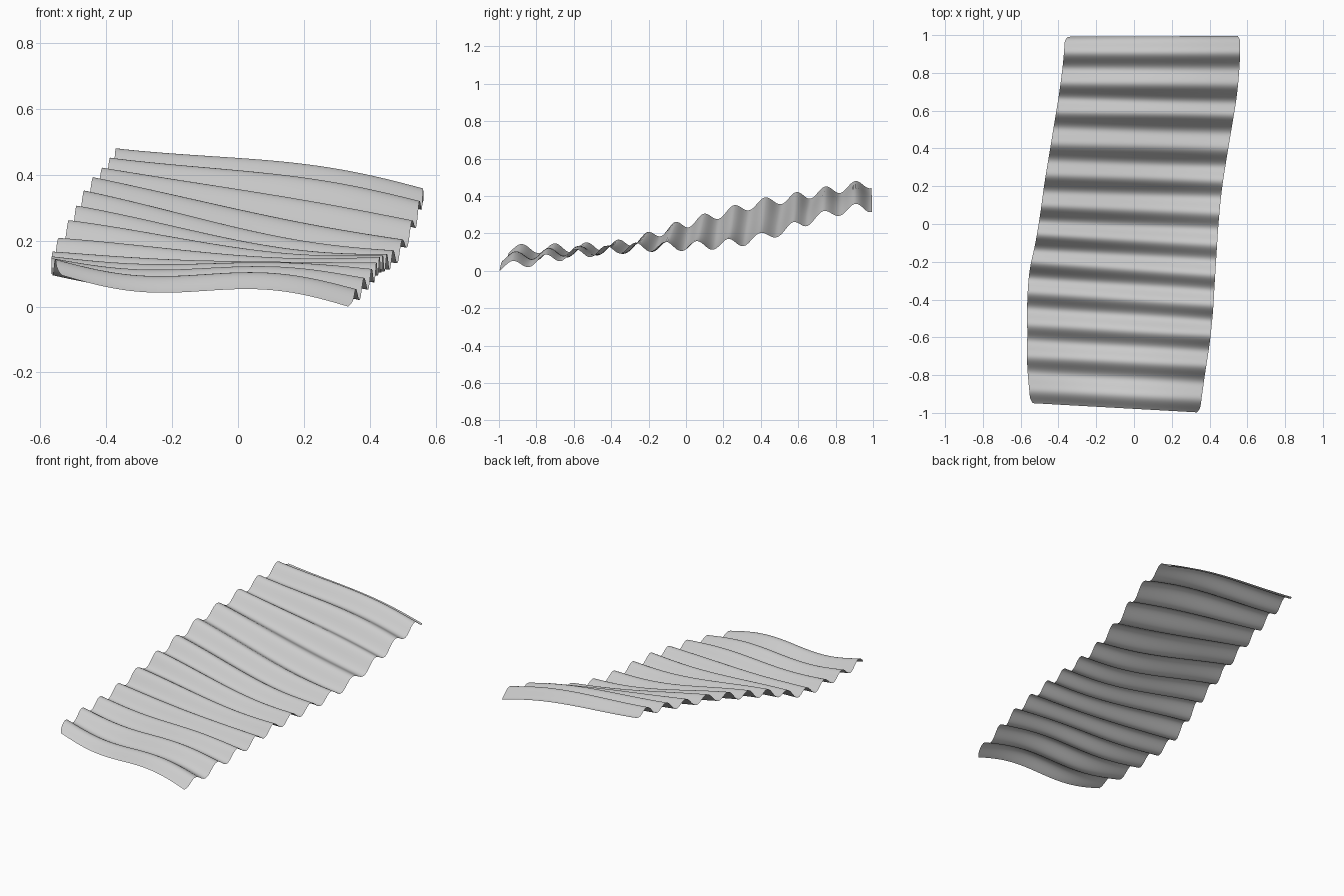
import bpy, bmesh
from math import sin, pi

if "Cube" in bpy.data.objects:
    bpy.data.objects.remove(bpy.data.objects["Cube"])

# Edge values, one entry per corrugation from front to back
Y_LEFT = [-.93, -.75, -.58, -.41, -.25, -.10, .05, .21, .375, .545, .70, .86, 1.02]
Y_RIGHT = [-.98, -.80, -.635, -.475, -.315, -.155, .01, .18, .345, .525, .685, .86, 1.025]
X_LEFT = [-.55, -.565, -.565, -.565, -.553, -.522, -.497, -.475, -.448, -.42, -.395, -.375, -.363]
X_RIGHT = [.35, .375, .40, .417, .427, .437, .448, .465, .49, .52, .545, .56, .563]
Z_LEFT = [.125, .128, .133, .142, .175, .23, .275, .32, .365, .395, .425, .455, .48]
Z_RIGHT = [.025, .06, .09, .11, .13, .137, .14, .148, .172, .225, .285, .335, .345]
SAG = [0, 0, 0, -.01, -.018, -.025, -.03, -.028, -.015, 0, .018, .027, .025]


def sample(t, v):
    """Smooth Catmull-Rom lookup, extrapolated at the ends."""
    p = [2 * t[0] - t[1]] + t + [2 * t[-1] - t[-2]]
    i = max(0, min(int(v), len(t) - 2))
    f = v - i
    a, b, c, d = p[i:i + 4]
    return b + f / 2 * (c - a + f * (2*a - 5*b + 4*c - d + f * (3*(b - c) + d - a)))


def point(u, v):
    """Position on the warped sheet: u across, v in corrugations."""
    mix = lambda l, r: sample(l, v) * (1 - u) + sample(r, v) * u
    z = mix(Z_LEFT, Z_RIGHT)
    z += .025 * sin(2 * pi * (v - .03))                     # corrugation
    z += sample(SAG, v) * sin(pi * u ** 1.5)                # sag / bulge
    z -= .026 * max(0, 1 - max(v, 0) / 4) * sin(2 * pi * u)  # twisted front lip
    return mix(X_LEFT, X_RIGHT), mix(Y_LEFT, Y_RIGHT), z


# Corrugated sheet
NU, NV, V0, V1 = 40, 240, -.1, 11.82
bm = bmesh.new()
rows = []
for j in range(NV + 1):
    v = V0 + (V1 - V0) * j / NV
    # slightly rounded corners at both ends
    end = max(0, 1 - min(j, NV - j) / 4)
    inset = .015 * end ** 2
    rows.append([bm.verts.new(point(inset + (1 - 2 * inset) * i / NU, v))
                 for i in range(NU + 1)])
for a, b in zip(rows, rows[1:]):
    for i in range(NU):
        bm.faces.new((a[i], a[i + 1], b[i + 1], b[i])).smooth = True

# Rest the lowest point on the ground
low = min(p.co.z for p in bm.verts)
for p in bm.verts:
    p.co.z -= low
mesh = bpy.data.meshes.new("corrugated_sheet")
bm.to_mesh(mesh)
bm.free()
bpy.context.collection.objects.link(bpy.data.objects.new("corrugated_sheet", mesh))
